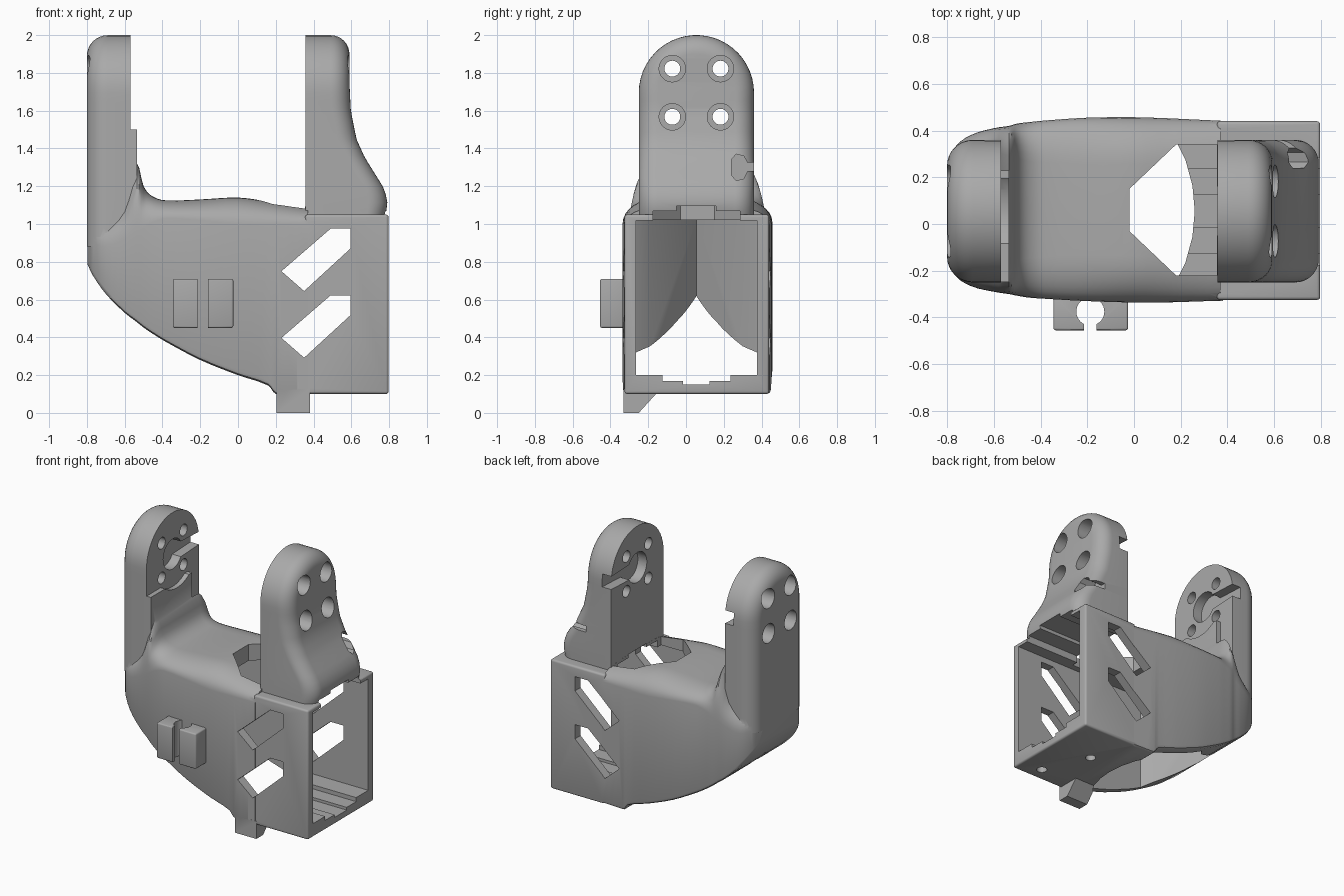
import bpy, bmesh, math
from mathutils import Matrix

old = bpy.data.objects.get("Cube")
if old:
    bpy.data.objects.remove(old, do_unlink=True)

grey = bpy.data.materials.new("plain grey")
grey.use_nodes = True
grey.diffuse_color = (0.4, 0.4, 0.4, 1)
grey.node_tree.nodes["Principled BSDF"].inputs["Base Color"].default_value = (0.4, 0.4, 0.4, 1)

MID, HALF, HUB = 0.055, 0.305, 1.695   # arm centre line, half width, hub height


def finish(name, bm):
    bmesh.ops.recalc_face_normals(bm, faces=bm.faces[:])
    me = bpy.data.meshes.new(name)
    bm.to_mesh(me)
    bm.free()
    me.materials.append(grey)
    ob = bpy.data.objects.new(name, me)
    bpy.context.scene.collection.objects.link(ob)
    return ob


def box(name, lo, hi, bevel=0):
    bm = bmesh.new()
    bmesh.ops.create_cube(bm, size=1)
    for v in bm.verts:
        v.co = [a + (c + 0.5) * (b - a) for a, b, c in zip(lo, hi, v.co)]
    if bevel:
        bmesh.ops.bevel(bm, geom=bm.edges[:], offset=bevel, segments=3, affect='EDGES', profile=0.5)
    return finish(name, bm)


def prism(name, pts, axis, lo, hi):
    """Extrude a 2D outline along the axis; the outline uses the other two axes in order."""
    bm = bmesh.new()

    def put(p, h):
        c = list(p)
        c.insert("xyz".index(axis), h)
        return bm.verts.new(c)
    a = [put(p, lo) for p in pts]
    b = [put(p, hi) for p in pts]
    bm.faces.new(a)
    bm.faces.new(b)
    for i in range(len(pts)):
        j = (i + 1) % len(pts)
        bm.faces.new((a[i], a[j], b[j], b[i]))
    return finish(name, bm)


def disc(name, u, v, r, axis, lo, hi, n=32):
    pts = [(u + r * math.cos(math.tau * i / n), v + r * math.sin(math.tau * i / n)) for i in range(n)]
    return prism(name, pts, axis, lo, hi)


def loft(name, rings, strip_caps=False):
    bm = bmesh.new()
    vs = [[bm.verts.new(p) for p in ring] for ring in rings]
    n = len(vs[0])
    for a, b in zip(vs, vs[1:]):
        for i in range(n):
            j = (i + 1) % n
            bm.faces.new((a[i], a[j], b[j], b[i]))
    for ring in (vs[0], vs[-1]):
        if strip_caps:      # pair left and right points across the cap
            for i in range(n // 2 - 1):
                bm.faces.new((ring[i], ring[i + 1], ring[n - 2 - i], ring[n - 1 - i]))
        else:
            bm.faces.new(ring)
    return finish(name, bm)


def lerp(table, t):
    for (a, p), (b, q) in zip(table, table[1:]):
        if t <= b:
            return p + (q - p) * max(0, t - a) / (b - a)
    return table[-1][1]


def smooth_rows(rows, x):
    """Catmull-Rom through rows keyed by their first value."""
    k = max(i for i in range(len(rows) - 1) if rows[i][0] <= x + 1e-9)
    p1, p2 = rows[k], rows[k + 1]
    p0, p3 = rows[max(k - 1, 0)], rows[min(k + 2, len(rows) - 1)]
    h = p2[0] - p1[0]
    t = (x - p1[0]) / h
    out = []
    for a, b, c, d in zip(p0[1:], p1[1:], p2[1:], p3[1:]):
        m1 = (c - a) / (p2[0] - p0[0]) * h
        m2 = (d - b) / (p3[0] - p1[0]) * h
        out.append((2*t**3 - 3*t*t + 1) * b + (t**3 - 2*t*t + t) * m1 + (3*t*t - 2*t**3) * c + (t**3 - t*t) * m2)
    return out


def arm(name, inner, side, bottom, face, r):
    """Upright with an arched top; the outer rim is rounded by radius r."""
    zs = [bottom + (HUB - bottom) * i / 16 for i in range(16)]

    def outline(inset):
        h = HALF - inset
        left = [(MID - h, z) for z in zs]
        right = [(MID + h, z) for z in reversed(zs)]
        arc = [(MID - h * math.cos(math.pi * i / 25), HUB + h * math.sin(math.pi * i / 25)) for i in range(26)]
        return left + arc + right
    rings = [[(inner, y, z) for y, z in outline(0)]]
    for k in range(9):
        a = math.pi / 2 * k / 8
        drop, inset = r * (1 - math.sin(a)), r * (1 - math.cos(a))
        rings.append([(side * (face(z) - drop), y, z) for y, z in outline(inset)])
    return loft(name, rings, True)


def combine(target, tool, op):
    m = target.modifiers.new("cut", 'BOOLEAN')
    m.operation, m.object, m.solver = op, tool, 'EXACT'
    bpy.context.view_layer.update()
    me = bpy.data.meshes.new_from_object(target.evaluated_get(bpy.context.evaluated_depsgraph_get()))
    target.modifiers.clear()
    target.data = me
    bpy.data.objects.remove(tool, do_unlink=True)


# Curved shell: x, front y, back y, bottom, shoulder, crest, crest inset
rows = [(-0.798, -0.14, 0.25, 0.79, 0.93, 1.0, 0.05), (-0.77, -0.215, 0.325, 0.73, 0.9, 1.0, 0.06),
        (-0.7, -0.265, 0.38, 0.63, 0.88, 1.0, 0.08), (-0.6, -0.29, 0.41, 0.53, 0.92, 1.1, 0.1),
        (-0.535, -0.3, 0.42, 0.48, 0.95, 1.32, 0.13), (-0.5, -0.307, 0.43, 0.452, 0.98, 1.2, 0.15),
        (-0.45, -0.315, 0.436, 0.418, 1.01, 1.145, 0.17), (-0.38, -0.32, 0.443, 0.375, 1.03, 1.125, 0.18),
        (-0.2, -0.33, 0.455, 0.28, 1.02, 1.13, 0.2), (0, -0.336, 0.457, 0.2, 1.0, 1.14, 0.2),
        (0.16, -0.335, 0.452, 0.145, 1.0, 1.12, 0.2), (0.2, -0.334, 0.45, 0.1, 1.0, 1.115, 0.2),
        (0.37, -0.328, 0.442, 0.1, 1.0, 1.09, 0.2)]
stations = sorted({round(a[0] + (b[0] - a[0]) * k / 3, 4) for a, b in zip(rows, rows[1:]) for k in range(4)})
rings = []
for x in stations:
    y0, y1, zb, zs, zt, w = smooth_rows(rows, x)
    if x > 0.16:
        zb = max(zb, 0.1)
    arch = [(w * (1 - math.cos(a)), zs + (zt - zs) * math.sin(a)) for a in [math.pi / 2 * i / 8 for i in range(9)]]
    half = [(0.02, zb), (0.006, zb + 0.008), (0, zb + 0.025)] + arch
    rings.append([(x, y0 + d, z) for d, z in half] + [(x, y1 - d, z) for d, z in reversed(half)])
bracket = loft("servo_bracket", rings)

# Solid parts joined to the shell
flare = [(1.03, 0.775), (1.07, 0.785), (1.1, 0.793), (1.18, 0.778), (1.25, 0.735), (1.35, 0.672), (1.45, 0.627),
         (1.6, 0.597), (1.75, 0.59), (2, 0.59)]
pad = box("arm_pad", (-0.6, -0.249, 1.0), (-0.535, 0.23, 1.5))
combine(pad, disc("pad_cut", MID, HUB, 0.24, 'x', -0.57, -0.5), 'DIFFERENCE')
solids = [box("housing", (0.355, -0.325, 0.1), (0.797, 0.44, 1.05), 0.014),
          arm("right_arm", -0.57, -1, 0.88, lambda z: 0.8, 0.11),
          arm("left_arm", 0.357, 1, 1.03, lambda z: lerp(flare, z), 0.1),
          pad,
          prism("foot_tab", [(-0.33, 0), (-0.25, 0), (-0.15, 0.11), (-0.15, 0.13), (-0.33, 0.13)], 'x', 0.205, 0.38)]
for s in solids:
    combine(bracket, s, 'UNION')

# Cable clip pair on the front wall
clip = box("cable_clip", (-0.345, -0.455, 0.45), (-0.025, -0.31, 0.71), 0.01)
combine(clip, box("clip_gap", (-0.215, -0.5, 0.4), (-0.16, -0.345, 0.8)), 'DIFFERENCE')
combine(clip, disc("clip_bore", -0.187, -0.375, 0.06, 'z', 0.4, 0.8), 'DIFFERENCE')

# Hollow, slots and holes
plan = [(-0.69, 0), (-0.34, 0.245), (-0.28, 0.32), (0.17, 0.32), (0.22, 0.22), (0.25, 0.11), (0.26, 0)]
plan += [(x, -y) for x, y in reversed(plan[1:-1])]
cuts = [prism("hollow", [(x, y + MID) for x, y in plan], 'z', -0.5, 1.02)]
steps = [(0.32, 0.2), (0.18, 0.2), (0.18, 0.17), (0.07, 0.17), (0.07, 0.15)]
roof = [(0.105, 1.095), (0.105, 1.07), (0.23, 1.07), (0.23, 1.019), (0.32, 1.019)]
side = steps[::-1] + roof[::-1]
cuts.append(prism("housing_bore", [(MID + y, z) for y, z in side] + [(MID - y, z) for y, z in reversed(side)],
                  'x', 0.15, 0.9))
cuts.append(prism("roof_window", [(-0.02, -0.03), (-0.02, 0.15), (0.18, 0.34), (0.356, 0.34), (0.356, -0.22),
                                  (0.18, -0.22)], 'z', 0.9, 1.4))
for dz in (0, -0.353):
    window = [(0.23, 0.75), (0.49, 0.975), (0.595, 0.975), (0.595, 0.87), (0.35, 0.645)]
    cuts.append(prism("side_window", [(x, z + dz) for x, z in window], 'y', -0.6, 0.7))
for x, y in ((0.48, 0.115), (0.63, -0.22)):
    cuts.append(disc("floor_hole", x, y, 0.035, 'z', 0, 0.4))

# Screw holes with counterbores, horn recesses and the cable keyhole
for dy in (-0.1275, 0.1275):
    for dz in (-0.1275, 0.1275):
        y, z = MID + dy, HUB + dz
        cuts.append(disc("screw_hole", y, z, 0.042, 'x', -1, 1))
        cuts += [disc("counterbore", y, z, 0.07, 'x', *span) for span in ((0.47, 1), (-1, -0.69))]
for lo, hi in ((-0.64, -0.5), (0.3, 0.43)):
    cuts.append(disc("horn_hub", MID, HUB, 0.11, 'x', lo, hi))
    cuts.append(prism("horn_slot", [(MID, HUB - 0.06), (0.4, HUB - 0.045), (0.4, HUB + 0.045), (MID, HUB + 0.06)],
                      'x', lo, hi))
cuts.append(prism("cable_keyhole", [(0.4, 1.28), (0.325, 1.28), (0.305, 1.24), (0.265, 1.23), (0.24, 1.26),
                                    (0.24, 1.34), (0.265, 1.37), (0.305, 1.36), (0.325, 1.325), (0.4, 1.325)],
                  'x', 0.56, 0.9))
for c in cuts:
    combine(bracket, c, 'DIFFERENCE')

for ob in (bracket, clip):
    bpy.ops.object.select_all(action='DESELECT')
    ob.select_set(True)
    bpy.context.view_layer.objects.active = ob
    bpy.ops.object.shade_smooth_by_angle(angle=math.radians(30))
